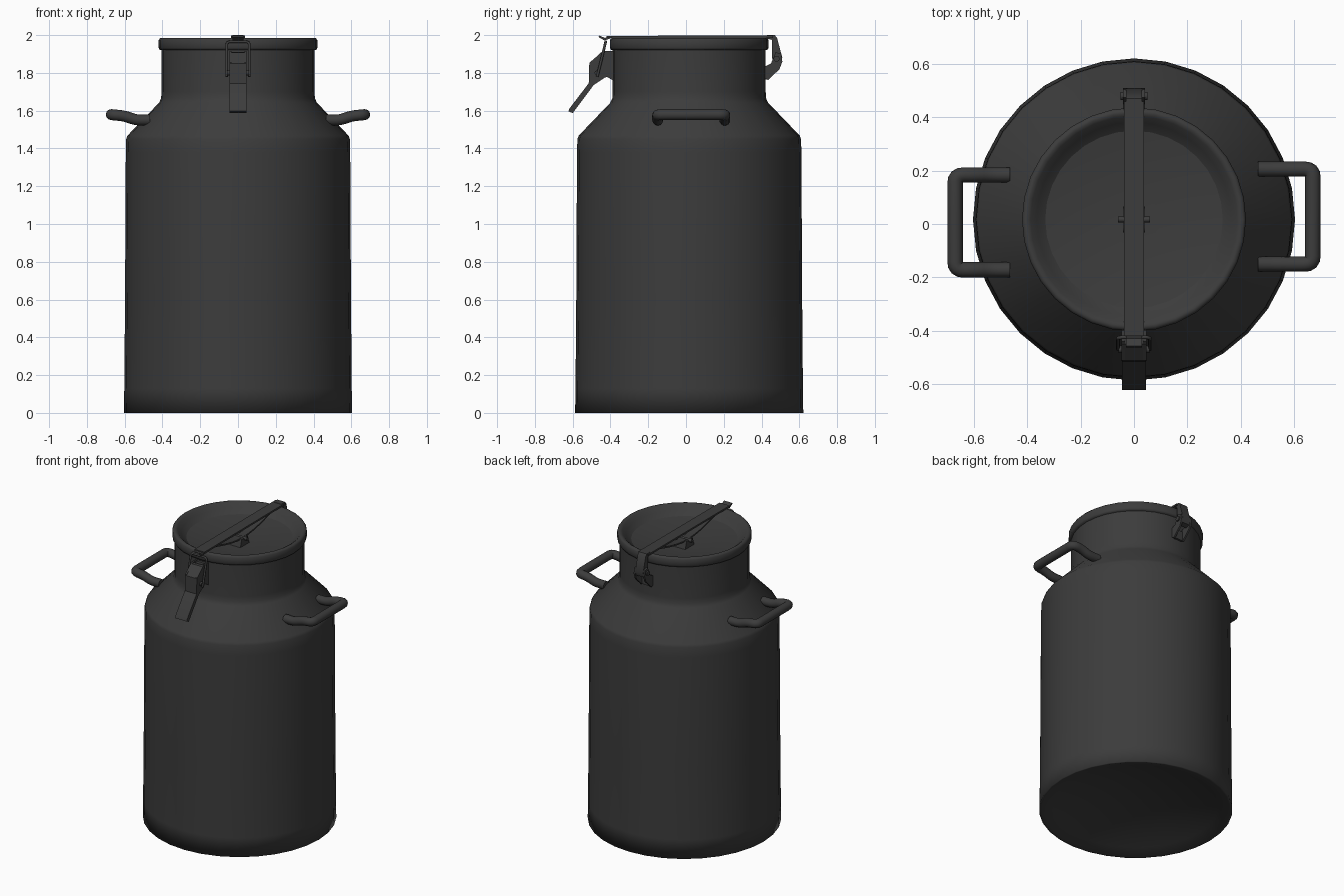
import bpy, bmesh, math
from mathutils import Vector

cube = bpy.data.objects.get("Cube")
if cube:
    bpy.data.objects.remove(cube)

AXIS_Y = 0.017   # the can sits slightly behind the centre
SEGMENTS = 32

metal = bpy.data.materials.new("dark grey metal")
metal.use_nodes = True
colour = (0.045, 0.045, 0.045, 1)
metal.diffuse_color = colour
metal.node_tree.nodes["Principled BSDF"].inputs["Base Color"].default_value = colour


def finish(name, bm, angle=35):
    bmesh.ops.recalc_face_normals(bm, faces=bm.faces)
    mesh = bpy.data.meshes.new(name)
    bm.to_mesh(mesh)
    bm.free()
    obj = bpy.data.objects.new(name, mesh)
    bpy.context.collection.objects.link(obj)
    mesh.materials.append(metal)
    bpy.ops.object.select_all(action="DESELECT")
    obj.select_set(True)
    bpy.context.view_layer.objects.active = obj
    bpy.ops.object.shade_smooth_by_angle(angle=math.radians(angle))
    return obj


def lathe(name, profile, angle):
    """Turn a closed (radius, z) profile that starts and ends on the axis."""
    bm = bmesh.new()
    verts = [bm.verts.new((r, AXIS_Y, z)) for r, z in profile]
    edges = [bm.edges.new(pair) for pair in zip(verts, verts[1:])]
    bmesh.ops.spin(bm, geom=verts + edges, cent=(0, AXIS_Y, 0), axis=(0, 0, 1),
                   angle=math.tau, steps=SEGMENTS, use_merge=True)
    bmesh.ops.remove_doubles(bm, verts=bm.verts, dist=0.0005)
    return finish(name, bm, angle)


def prism(name, outline, x0, x1):
    """Extrude a (y, z) outline across x."""
    bm = bmesh.new()
    face = bm.faces.new([bm.verts.new((x0, y, z)) for y, z in outline])
    out = bmesh.ops.extrude_face_region(bm, geom=[face])
    moved = [v for v in out["geom"] if isinstance(v, bmesh.types.BMVert)]
    bmesh.ops.translate(bm, verts=moved, vec=(x1 - x0, 0, 0))
    return finish(name, bm)


def tube(name, points, radius, bend=0.03, sides=12):
    """Sweep a round rod along points, with rounded corners."""
    pts = [Vector(p) for p in points]
    path = [pts[0]]
    for a, b, c in zip(pts, pts[1:], pts[2:]):
        p, q = b + (a - b).normalized() * bend, b + (c - b).normalized() * bend
        path += [p.lerp(b, t).lerp(b.lerp(q, t), t) for t in (0, 0.25, 0.5, 0.75, 1)]
    path.append(pts[-1])
    bm = bmesh.new()
    rings, side = [], None
    for i, p in enumerate(path):
        along = (path[min(i + 1, len(path) - 1)] - path[max(i - 1, 0)]).normalized()
        side = along.orthogonal() if side is None else side - along * side.dot(along)
        side.normalize()
        up = along.cross(side)
        turns = [math.tau * k / sides for k in range(sides)]
        rings.append([bm.verts.new(p + radius * (side * math.cos(t) + up * math.sin(t)))
                      for t in turns])
    for a, b in zip(rings, rings[1:]):
        for k in range(sides):
            j = (k + 1) % sides
            bm.faces.new((a[k], a[j], b[j], b[k]))
    bm.faces.new(rings[0])
    bm.faces.new(rings[-1])
    return finish(name, bm, 50)


# Can body with domed-in floor, sloped shoulder and straight neck
floor = [(0.59 * i / 8, 0.11 * (1 - (i / 8) ** 2)) for i in range(9)]
lathe("can_body", floor + [
    (0.604, 0), (0.602, 0.13), (0.598, 0.6), (0.594, 1.38), (0.592, 1.45),
    (0.585, 1.468), (0.418, 1.642), (0.407, 1.665), (0.405, 1.7), (0.405, 1.94),
    (0, 1.86)], 100)

# Dished lid with a rolled rim
lathe("lid", [
    (0, 1.86), (0.395, 1.92), (0.414, 1.922), (0.42, 1.933), (0.42, 1.974),
    (0.412, 1.984), (0.4, 1.985), (0.388, 1.978), (0.365, 1.954), (0.335, 1.927),
    (0.3, 1.906), (0.25, 1.89), (0.16, 1.88), (0, 1.878)], 60)

# Side handles, one per side
for name, s, mid in (("left_handle", 1, 0.028), ("right_handle", -1, 0.006)):
    half = 0.178
    leg = [(0.465, 1.55), (0.54, 1.55), (0.6, 1.572), (0.671, 1.579)]
    path = [(s * x, mid + half, z) for x, z in leg]
    path += [(s * x, mid - half, z) for x, z in reversed(leg)]
    tube(name, path, 0.029)

# Flat bar across the lid
prism("lid_bar", [(-0.42, 1.984), (0.46, 1.986), (0.46, 1.998), (-0.42, 1.996)], -0.038, 0.038)

# Bowed spring under the bar
bow = [(-0.3 + 0.06 * i, 1.985 - 0.055 * math.sin(math.pi * i / 10)) for i in range(11)]
bow = [(y + AXIS_Y, z) for y, z in bow]
prism("bow_spring", bow + [(y, z - 0.01) for y, z in reversed(bow)], -0.025, 0.025)

# Central stud holding the spring to the lid
prism("spring_seat", [(-0.033, 1.875), (0.067, 1.875), (0.05, 1.93), (-0.016, 1.93)], -0.04, 0.04)
tube("spring_pin", [(-0.06, AXIS_Y, 1.925), (0.06, AXIS_Y, 1.925)], 0.011)

# Rear hinge: two cheeks, a hooked bar end, a pin and a narrow neck lug
for name, s in (("left", 1), ("right", -1)):
    prism(name + "_hinge_cheek", [
        (0.41, 1.83), (0.412, 1.775), (0.435, 1.762), (0.495, 1.82), (0.51, 1.86),
        (0.505, 1.9), (0.475, 1.91), (0.45, 1.85)], s * 0.03, s * 0.042)
prism("hinge_bar_end", [
    (0.42, 1.984), (0.455, 1.975), (0.455, 1.88), (0.47, 1.84), (0.5, 1.85),
    (0.51, 1.88), (0.482, 1.985), (0.47, 2.0), (0.43, 2.0)], -0.03, 0.03)
tube("hinge_pin", [(-0.05, 0.48, 1.875), (0.05, 0.48, 1.875)], 0.016)
prism("hinge_lug", [(0.4, 1.85), (0.4, 1.765), (0.435, 1.765), (0.435, 1.83)], -0.03, 0.03)

# Front latch: neck bracket, cheeks and pull lever
prism("latch_bracket", [
    (-0.37, 1.91), (-0.405, 1.91), (-0.42, 1.86), (-0.42, 1.78), (-0.37, 1.75)], -0.045, 0.045)
for name, s in (("left", 1), ("right", -1)):
    prism(name + "_latch_cheek", [
        (-0.385, 1.915), (-0.44, 1.915), (-0.51, 1.855), (-0.513, 1.74), (-0.49, 1.735),
        (-0.43, 1.775), (-0.385, 1.79)], s * 0.034, s * 0.046)
prism("latch_lever", [
    (-0.43, 1.91), (-0.45, 1.908), (-0.512, 1.85), (-0.515, 1.745), (-0.618, 1.61),
    (-0.622, 1.597), (-0.6, 1.587), (-0.5, 1.72), (-0.48, 1.75), (-0.475, 1.84)], -0.045, 0.045)
tube("latch_pin", [(-0.058, -0.47, 1.8), (0.058, -0.47, 1.8)], 0.014)

# Wire bail from the latch over the hooked front end of the bar
tube("latch_bail", [
    (-0.06, -0.47, 1.78), (-0.06, -0.425, 1.965), (0.06, -0.425, 1.965),
    (0.06, -0.47, 1.78)], 0.007, bend=0.02, sides=8)
prism("bar_hook", [
    (-0.4, 1.996), (-0.43, 1.985), (-0.458, 1.998), (-0.464, 1.99), (-0.432, 1.972),
    (-0.4, 1.982)], -0.03, 0.03)
